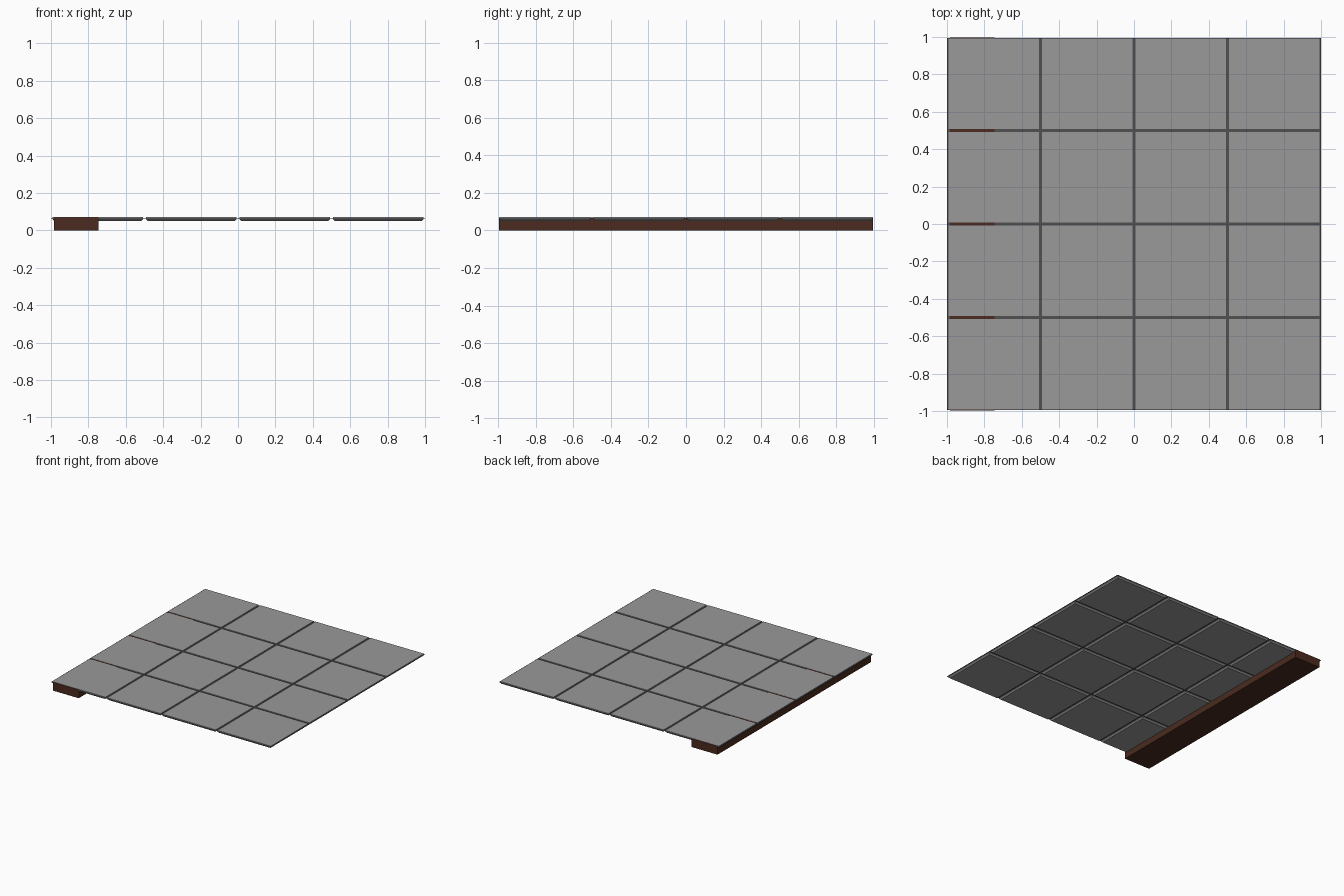
import bpy
import bmesh

cube = bpy.data.objects.get("Cube")
if cube:
    bpy.data.objects.remove(cube, do_unlink=True)


def material(name, rgb):
    m = bpy.data.materials.new(name)
    m.use_nodes = True
    m.diffuse_color = (*rgb, 1)
    m.node_tree.nodes["Principled BSDF"].inputs["Base Color"].default_value = (*rgb, 1)
    return m


stone = material("stone grey", (0.32, 0.32, 0.32))
grout = material("dark grout grey", (0.08, 0.08, 0.08))
wood = material("dark brown wood", (0.07, 0.024, 0.014))


def box(name, low, high, mat, chamfer=0):
    """Box between two corners, with an optional chamfer around its underside."""
    bm = bmesh.new()
    bmesh.ops.create_cube(bm, size=1)
    for v in bm.verts:
        v.co = [(a + b) / 2 + c * (b - a) for a, b, c in zip(low, high, v.co)]
    if chamfer:
        rim = [e for e in bm.edges if all(v.co.z < low[2] + 0.001 for v in e.verts)]
        bmesh.ops.bevel(bm, geom=rim, offset=chamfer, segments=1, affect='EDGES')
    mesh = bpy.data.meshes.new(name)
    bm.to_mesh(mesh)
    bm.free()
    mesh.materials.append(mat)
    obj = bpy.data.objects.new(name, mesh)
    bpy.context.collection.objects.link(obj)


# Four by four grid of slabs with narrow gaps
PITCH, HALF = 0.5, 0.2425
for row in range(4):
    for col in range(4):
        x, y = (col - 1.5) * PITCH, (row - 1.5) * PITCH
        box(f"slab_{row + 1}_{col + 1}", (x - HALF, y - HALF, 0.05),
            (x + HALF, y + HALF, 0.071), stone, chamfer=0.01)

# Thin dark sheet that closes the gaps between the slabs
box("grout_sheet", (-1, -0.995, 0.0645), (1, 0.995, 0.0655), grout)

# Support beam under one edge, showing through the gaps
box("support_beam", (-0.983, -0.996, 0), (-0.747, 0.996, 0.069), wood)
